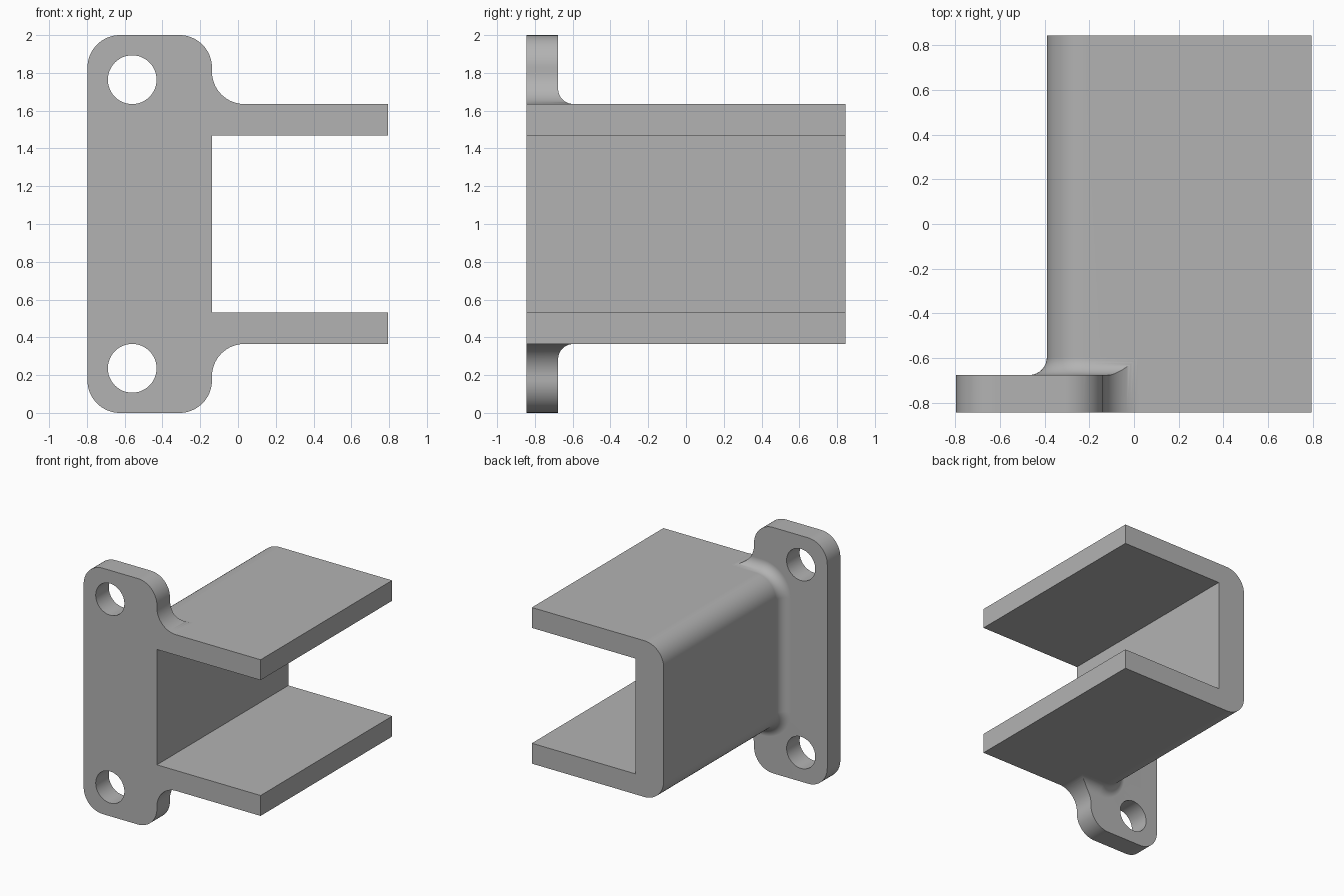
import bpy, bmesh
from math import sin, cos, pi, radians

old = bpy.data.objects.get("Cube")
if old:
    bpy.data.objects.remove(old, do_unlink=True)

MID = 1.0                      # mirror height of the bracket
FRONT, BACK, PLATE_BACK = -0.845, 0.845, -0.677
LEFT, RIGHT, SLOT_X = -0.797, 0.795, -0.138
WALL_X, ARM_TOP, ARM_UNDER = -0.39, 0.635, 0.469   # heights relative to MID
R, COVE = 0.172, 0.08


def arc(cx, cz, r, a0, a1, n=16):
    step = radians(a1 - a0) / n
    return [(cx + r * cos(radians(a0) + step * i), cz + r * sin(radians(a0) + step * i))
            for i in range(n + 1)]


def mirrored(upper):
    """Complete an upper half outline with its reflection below MID."""
    return [(x, MID + z) for x, z in upper] + [(x, MID - z) for x, z in reversed(upper)]


def loft(name, sections):
    """Join equal-length outlines, given as (y, points), into a closed solid."""
    bm = bmesh.new()
    rings = [[bm.verts.new((x, y, z)) for x, z in pts] for y, pts in sections]
    for a, b in zip(rings, rings[1:]):
        for i in range(len(a)):
            j = (i + 1) % len(a)
            bm.faces.new((a[i], a[j], b[j], b[i]))
    bm.faces.new(rings[0])
    bm.faces.new(rings[-1])
    bmesh.ops.recalc_face_normals(bm, faces=bm.faces)
    mesh = bpy.data.meshes.new(name)
    bm.to_mesh(mesh)
    bm.free()
    obj = bpy.data.objects.new(name, mesh)
    bpy.context.collection.objects.link(obj)
    return obj


def cut(target, cutter, operation):
    bpy.context.view_layer.objects.active = target
    mod = target.modifiers.new("cut", "BOOLEAN")
    mod.operation, mod.solver, mod.object = operation, "EXACT", cutter
    bpy.ops.object.modifier_apply(modifier=mod.name)
    bpy.data.objects.remove(cutter, do_unlink=True)


def body_outline(d):
    """Channel outline grown by d, with rounded corners on the closed side."""
    corner = arc(WALL_X + R, ARM_TOP - R, R + d, 90, 180)
    return mirrored([(1.2, ARM_TOP + d)] + corner)


# Plate, cove fillet and channel body as one lofted solid
skin = 0.0005
sections = [(FRONT, body_outline(0.9)), (PLATE_BACK, body_outline(0.9))]
for i in range(11):
    t = pi / 2 * i / 10
    sections.append((PLATE_BACK + COVE * (1 - cos(t)),
                     body_outline(skin + COVE * (1 - sin(t)))))
sections.append((BACK, body_outline(skin)))
bracket = loft("mounting_bracket", sections)

# Front silhouette: rounded ears, ear fillets, arms and open slot
half = ([(SLOT_X, ARM_UNDER), (RIGHT, ARM_UNDER), (RIGHT, ARM_TOP)]
        + arc(SLOT_X + R, ARM_TOP + R, R, 270, 180)
        + arc(SLOT_X - R, 1 - R, R, 0, 90)
        + arc(LEFT + R, 1 - R, R, 90, 180))
outline = mirrored(half)
cut(bracket, loft("silhouette_cutter", [(-1, outline), (1, outline)]), "INTERSECT")

# Bolt holes
for side in (-1, 1):
    circle = arc(-0.56, MID + side * 0.764, 0.129, 0, 360, 48)[:-1]
    cut(bracket, loft("hole_cutter", [(-1, circle), (-0.5, circle)]), "DIFFERENCE")

# Plain grey finish
grey = bpy.data.materials.new("plain_grey")
grey.use_nodes = True
colour = (0.45, 0.45, 0.45, 1)
grey.diffuse_color = colour
grey.node_tree.nodes["Principled BSDF"].inputs["Base Color"].default_value = colour
bracket.data.materials.clear()
bracket.data.materials.append(grey)

# Smooth curves with crisp edges
bpy.ops.object.select_all(action="DESELECT")
bracket.select_set(True)
bpy.context.view_layer.objects.active = bracket
bpy.ops.object.shade_smooth_by_angle(angle=radians(30))
weighted = bracket.modifiers.new("weighted_normals", "WEIGHTED_NORMAL")
weighted.keep_sharp = True
